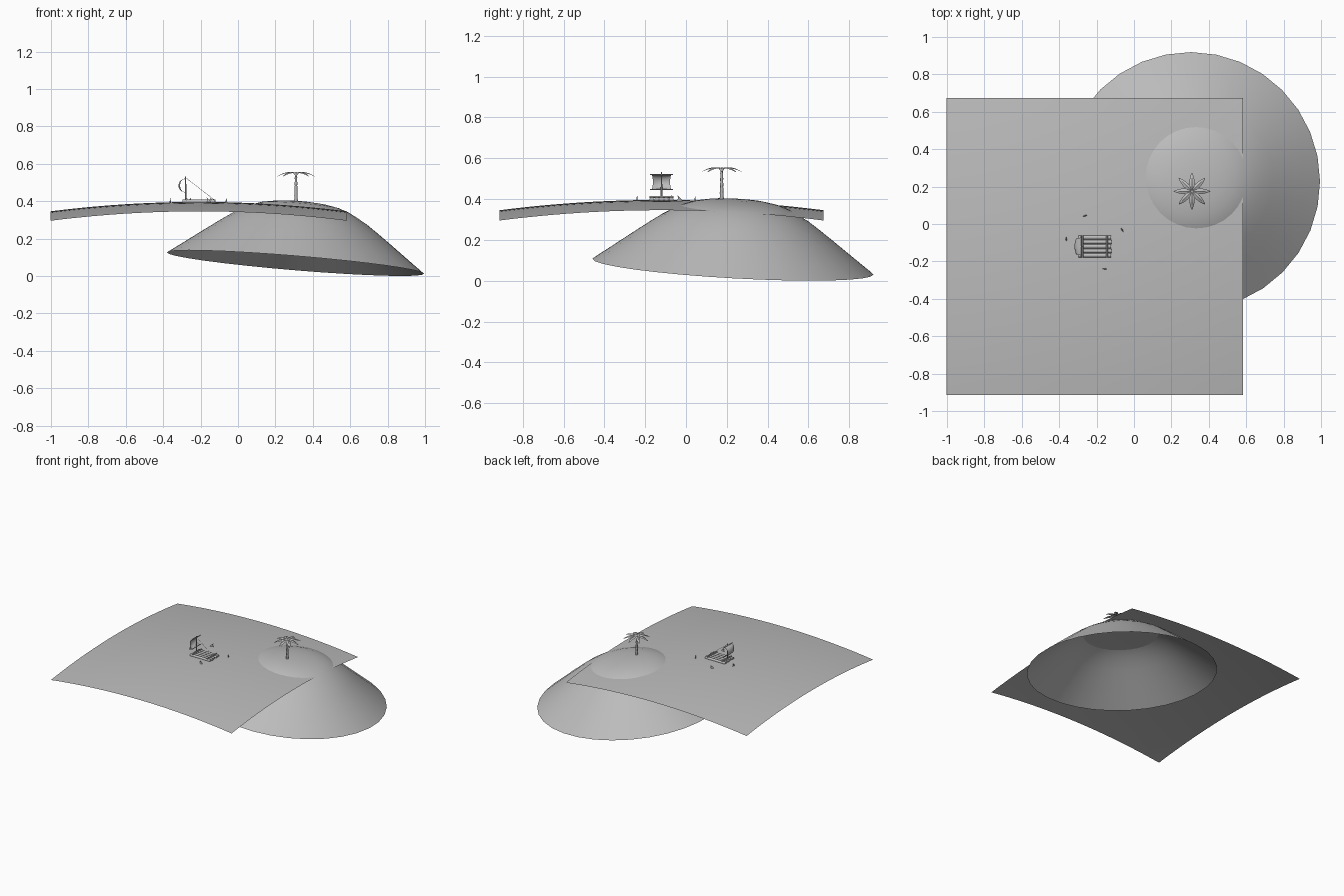
import bpy, bmesh, math
from mathutils import Vector, Matrix

if "Cube" in bpy.data.objects:
    bpy.data.objects.remove(bpy.data.objects["Cube"])

grey = bpy.data.materials.new("plain grey")
grey.diffuse_color = (0.5, 0.5, 0.5, 1)
grey.use_nodes = True
grey.node_tree.nodes["Principled BSDF"].inputs["Base Color"].default_value = grey.diffuse_color

CX, CY, TOP, HALF = -0.21, -0.12, 0.396, 0.793   # sea centre, crest, half size


def sea_z(x, y):
    return TOP - 0.08 * ((x - CX) ** 2 + (y - CY) ** 2)


def make(name, bm, smooth=True):
    me = bpy.data.meshes.new(name)
    bm.to_mesh(me)
    bm.free()
    me.materials.append(grey)
    for p in me.polygons:
        p.use_smooth = smooth
    ob = bpy.data.objects.new(name, me)
    bpy.context.collection.objects.link(ob)
    if smooth:
        bpy.ops.object.select_all(action='DESELECT')
        ob.select_set(True)
        bpy.context.view_layer.objects.active = ob
        bpy.ops.object.shade_smooth_by_angle(angle=math.radians(40))
    return ob


def rod(bm, a, b, r1, r2=None, n=10):
    a, b = Vector(a), Vector(b)
    d = b - a
    m = Matrix.Translation((a + b) / 2) @ d.to_track_quat('Z', 'Y').to_matrix().to_4x4()
    bmesh.ops.create_cone(bm, cap_ends=True, segments=n, radius1=r1,
                          radius2=r1 if r2 is None else r2, depth=d.length, matrix=m)


def rods(name, items, n=10):
    bm = bmesh.new()
    for it in items:
        rod(bm, *it, n=n)
    return make(name, bm)


# Sea: curved square sheet
bm = bmesh.new()
bmesh.ops.create_grid(bm, x_segments=24, y_segments=24, size=HALF)
for v in bm.verts:
    v.co.x += CX
    v.co.y += CY
    v.co.z = sea_z(v.co.x, v.co.y)
make("sea", bm)

# Island: lathed mound, open underneath, leaning away from the sea crest
profile = [(0.69, 0), (0.60, 0.066), (0.50, 0.14), (0.42, 0.198), (0.365, 0.236), (0.32, 0.262),
           (0.27, 0.289), (0.21, 0.310), (0.14, 0.323), (0.07, 0.329)]
N = 32
bm = bmesh.new()
rings = [[bm.verts.new((r * math.cos(2 * math.pi * i / N), r * math.sin(2 * math.pi * i / N), h))
          for i in range(N)] for r, h in profile]
for lo, hi in zip(rings, rings[1:]):
    for i in range(N):
        j = (i + 1) % N
        bm.faces.new((lo[i], lo[j], hi[j], hi[i]))
tip = bm.verts.new((0, 0, 0.331))
for i in range(N):
    bm.faces.new((rings[-1][i], rings[-1][(i + 1) % N], tip))
lean = Vector((0, 0, 1)).rotation_difference(Vector((0.083, 0.056, 1))).to_matrix().to_4x4()
bm.transform(Matrix.Translation((0.307, 0.23, 0.069)) @ lean)
make("island", bm)

# Palm trunk: stacked flaring segments
PX, PY = 0.31, 0.175
segs = 7
parts = []
for i in range(segs):
    z0 = 0.385 + 0.166 * i / segs
    z1 = 0.385 + 0.166 * (i + 1) / segs
    r = 0.0105 - 0.0045 * i / segs
    parts.append(((PX, PY, z0), (PX, PY, z1), r * 0.85, r))
rods("palm_trunk", parts)

# Palm fronds: eight creased, drooping leaves
bm = bmesh.new()
K = 7
for f in range(8):
    c, s = math.cos(f * math.pi / 4), math.sin(f * math.pi / 4)
    prev = None
    for i in range(K + 1):
        t = i / K
        d = 0.1 * t
        w = 0.002 + 0.0125 * math.sin(math.pi * t ** 0.85) if i < K else 0.0005
        z = 0.55 + 0.036 * t - 0.054 * t * t
        row = [bm.verts.new((PX + d * c - o * s, PY + d * s + o * c, z - 0.35 * abs(o)))
               for o in (-w, 0, w)]
        if prev:
            for k in (0, 1):
                bm.faces.new((prev[k], row[k], row[k + 1], prev[k + 1]))
        prev = row
make("palm_fronds", bm, False)

# Raft: lengthwise logs and cross beams
logs = []
for i in range(5):
    y = CY - 0.048 + 0.024 * i
    e = 0.004 * (i % 2)
    logs.append(((-0.297 + e, y, 0.3985), (-0.123 + e, y, 0.3985), 0.0105))
rods("raft_logs", logs, 12)
rods("raft_beams", [((x, -0.178, 0.411), (x, -0.062, 0.411), 0.005) for x in (-0.275, -0.145)])

# Mast, yards and stay rope
MX = -0.28
rods("mast", [((MX, CY, 0.395), (MX, CY, 0.532), 0.0042, 0.0032)])
rods("yards", [((MX - 0.004, CY - 0.056, z), (MX - 0.004, CY + 0.056, z), 0.003)
               for z in (0.447, 0.52)])
rods("stay_rope", [((MX, CY, 0.526), (-0.128, CY, 0.408), 0.0009)], 6)

# Sail: sheet billowing towards -x
bm = bmesh.new()
bmesh.ops.create_grid(bm, x_segments=10, y_segments=10, size=1)
for v in bm.verts:
    u, w = v.co.x, v.co.y
    bulge = math.sqrt(max(0, 1 - w * w)) * (1 - 0.25 * u * u)
    half = 0.047 - 0.005 * (1 - w * w)
    v.co = (MX - 0.004 - 0.034 * bulge, CY + half * u, 0.4835 + 0.0365 * w)
make("sail", bm)

# Shark fins circling the raft: thin swept blades
for n, (x, y, ang) in enumerate([(-0.26, 0.045, 15), (-0.063, -0.032, -62),
                                 (-0.362, -0.08, 93), (-0.157, -0.24, 178)]):
    bm = bmesh.new()
    rows = []
    for t in (0, 0.25, 0.5, 0.75, 1):
        front, back = -0.015 + 0.024 * t ** 1.4, 0.015 - 0.005 * math.sin(math.pi * t) - 0.004 * t
        mid = front + 0.4 * (back - front)
        w = 0.004 * (1 - t) + 0.0003
        z = -0.003 + 0.027 * t
        rows.append([bm.verts.new(p) for p in
                     ((front, 0, z), (mid, -w, z), (back, 0, z), (mid, w, z))])
    for a, b in zip(rows, rows[1:]):
        for k in range(4):
            bm.faces.new((a[k], a[(k + 1) % 4], b[(k + 1) % 4], b[k]))
    bm.faces.new(rows[-1])
    bm.transform(Matrix.Translation((x, y, sea_z(x, y))) @ Matrix.Rotation(math.radians(ang), 4, 'Z'))
    make("shark_fin_%d" % (n + 1), bm)
